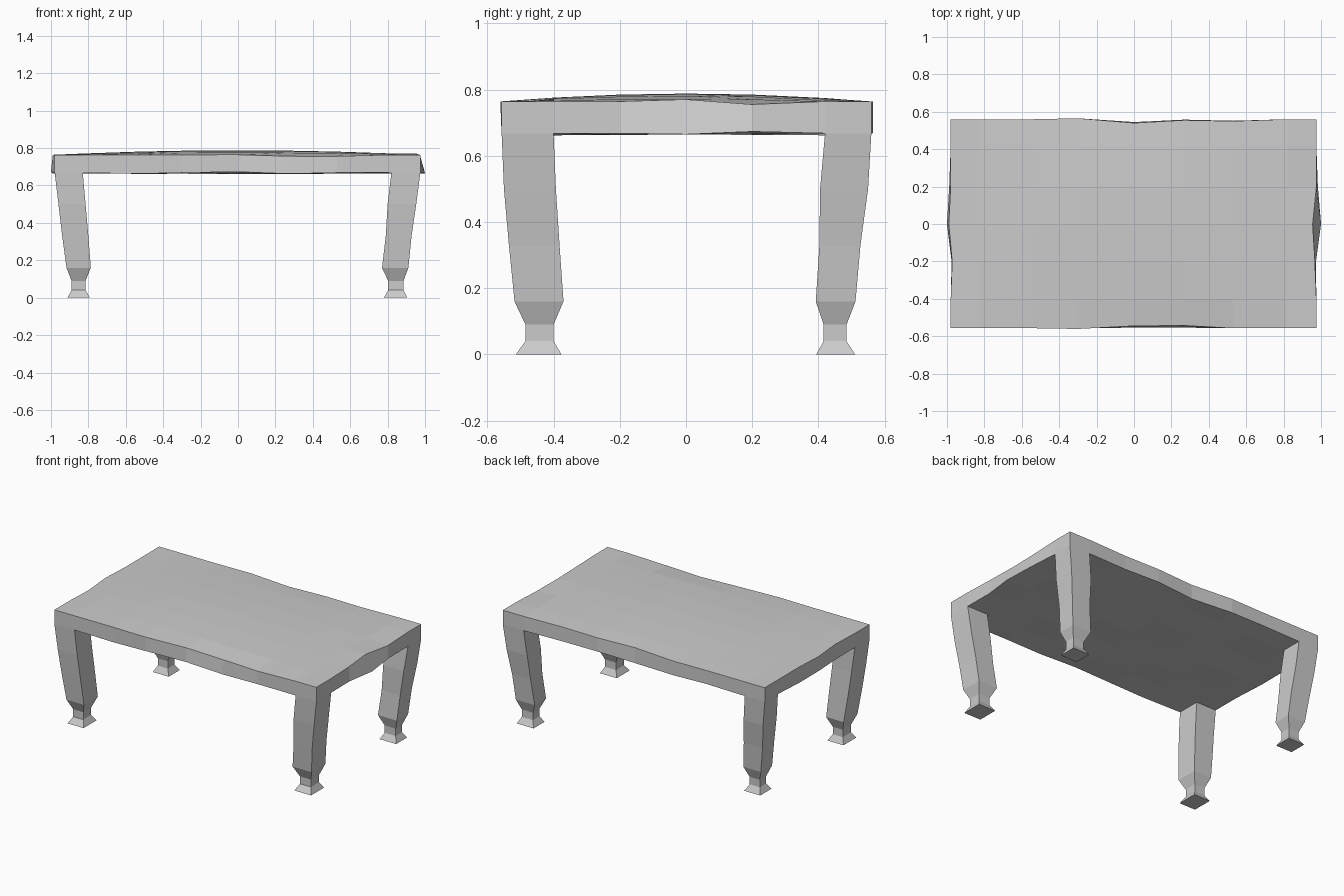
import bpy, bmesh, math

cube = bpy.data.objects.get("Cube")
if cube:
    bpy.data.objects.remove(cube, do_unlink=True)

mat = bpy.data.materials.new("plain_grey")
mat.use_nodes = True
grey = (0.6, 0.6, 0.6, 1)
mat.diffuse_color = grey
mat.node_tree.nodes["Principled BSDF"].inputs["Base Color"].default_value = grey

# Grid lines of the slab; the outermost cells are the leg tops
XS = [-0.98, -0.83, -0.54, -0.3, 0, 0.27, 0.53, 0.82, 0.975]
YS = [-0.557, -0.4, -0.2, 0, 0.2, 0.42, 0.56]
NX, NY = len(XS) - 1, len(YS) - 1

# Hand-worn offsets along the rims: (top, bottom)
BACK = {3: (0.005, 0.005), 4: (-0.02, -0.015), 5: (-0.005, -0.002), 6: (-0.01, -0.008)}
FRONT = {3: (-0.004, 0), 4: (0.012, 0.003), 5: (0.014, 0.003)}
LEFT = {2: (-0.008, -0.002), 3: (-0.02, 0.025), 4: (0, 0.008)}
RIGHT = {2: (0.008, 0.005), 3: (-0.01, -0.02), 4: (0, -0.008)}
RIM_Z = {3: 0.006, 4: -0.009}


def slab_point(i, j, layer):
    x, y = XS[i], YS[j]
    if j == NY:
        y += BACK.get(i, (0, 0))[layer]
    if j == 0:
        y += FRONT.get(i, (0, 0))[layer]
    if i == NX:
        x += LEFT.get(j, (0, 0))[layer]
    if i == 0:
        x += RIGHT.get(j, (0, 0))[layer]
    if layer == 0:
        dome = (1 - (XS[i] / 0.98) ** 2) * (1 - (YS[j] / 0.56) ** 2)
        z = 0.764 + 0.024 * max(dome, 0)
        if i == NX:
            z += RIM_Z.get(j, 0)
        if j == 0 and i in (5, 6):
            z -= 0.008
    else:
        corner = i in (0, 1, NX - 1, NX) and j in (0, 1, NY - 1, NY)
        z = 0.668 + (0 if corner else 0.006 * math.sin(i * 2.1 + j * 2.6))
    return x, y, z


bm = bmesh.new()
top, low = [[[bm.verts.new(slab_point(i, j, layer)) for j in range(NY + 1)]
             for i in range(NX + 1)] for layer in (0, 1)]


def cell(g, i, j):
    return [g[i][j], g[i + 1][j], g[i + 1][j + 1], g[i][j + 1]]


# Leg outlines going down: height, outer and inner reach
LEVELS = [0.5, 0.33, 0.16, 0.09, 0.04, 0]
X_RIGHT = [(-0.96, -0.815), (-0.94, -0.8), (-0.917, -0.787),
           (-0.89, -0.815), (-0.89, -0.815), (-0.912, -0.792)]
X_LEFT = [(0.8, 0.953), (0.79, 0.928), (0.77, 0.911),
          (0.803, 0.885), (0.803, 0.885), (0.78, 0.905)]
Y_FRONT = [(-0.55, -0.393), (-0.535, -0.382), (-0.518, -0.37),
           (-0.485, -0.4), (-0.485, -0.4), (-0.514, -0.376)]
Y_BACK = [(0.405, 0.55), (0.403, 0.527), (0.392, 0.512),
          (0.416, 0.485), (0.416, 0.485), (0.393, 0.511)]


def add_leg(ring, xs, ys):
    for z, (x0, x1), (y0, y1) in zip(LEVELS, xs, ys):
        lower = [bm.verts.new((x, y, z)) for x, y in
                 ((x0, y0), (x1, y0), (x1, y1), (x0, y1))]
        for k in range(4):
            n = (k + 1) % 4
            bm.faces.new((ring[k], lower[k], lower[n], ring[n]))
        ring = lower
    bm.faces.new(ring[::-1])


# Slab surfaces, with legs growing from the four corners
for i in range(NX):
    for j in range(NY):
        bm.faces.new(cell(top, i, j))
        if i in (0, NX - 1) and j in (0, NY - 1):
            add_leg(cell(low, i, j), X_LEFT if i else X_RIGHT, Y_BACK if j else Y_FRONT)
        else:
            bm.faces.new(cell(low, i, j)[::-1])

# Slab rim
rim = ([(i, 0) for i in range(NX)] + [(NX, j) for j in range(NY)]
       + [(i, NY) for i in range(NX, 0, -1)] + [(0, j) for j in range(NY, 0, -1)])
for (a, b), (c, d) in zip(rim, rim[1:] + rim[:1]):
    bm.faces.new((low[a][b], low[c][d], top[c][d], top[a][b]))

bmesh.ops.recalc_face_normals(bm, faces=bm.faces[:])
mesh = bpy.data.meshes.new("table")
bm.to_mesh(mesh)
bm.free()
mesh.materials.append(mat)
bpy.context.collection.objects.link(bpy.data.objects.new("table", mesh))
